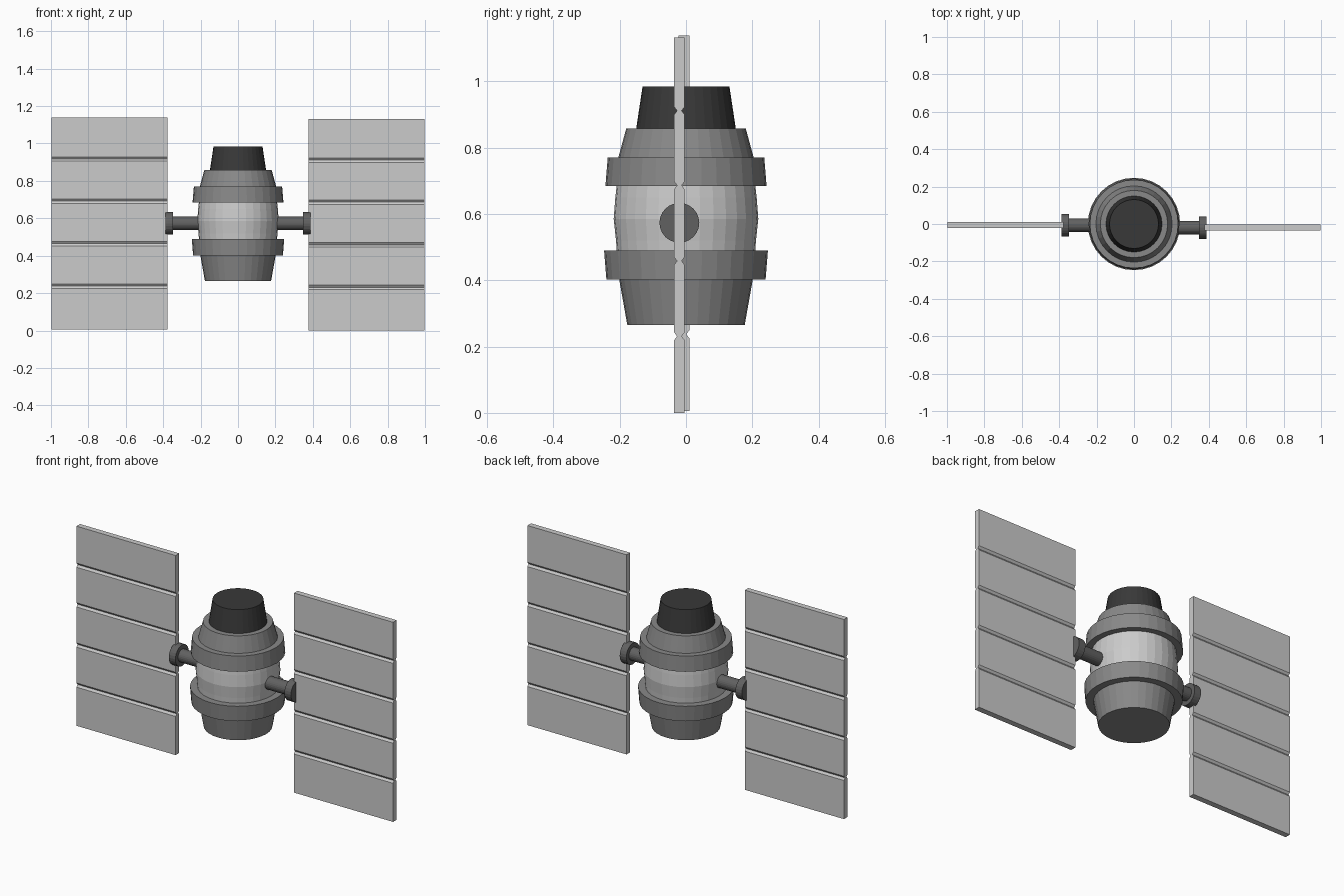
import bpy, bmesh, math
from mathutils import Matrix, Vector

if "Cube" in bpy.data.objects:
    bpy.data.objects.remove(bpy.data.objects["Cube"])


def material(name, v):
    m = bpy.data.materials.new(name)
    m.diffuse_color = (v, v, v, 1)
    m.use_nodes = True
    m.node_tree.nodes["Principled BSDF"].inputs["Base Color"].default_value = m.diffuse_color
    return m


dark = material("dark", 0.04)
strut = material("strut_grey", 0.12)
mid = material("mid_grey", 0.25)


def make(name, bm, mat=None):
    bmesh.ops.remove_doubles(bm, verts=bm.verts, dist=1e-5)
    bmesh.ops.recalc_face_normals(bm, faces=bm.faces)
    me = bpy.data.meshes.new(name)
    bm.to_mesh(me)
    bm.free()
    ob = bpy.data.objects.new(name, me)
    bpy.context.collection.objects.link(ob)
    if mat:
        me.materials.append(mat)
    return ob


def lathe(name, profile, mat=None, sides=32, closed=False, matrix=None):
    """Spin (radius, height) points around z."""
    bm = bmesh.new()
    pts = profile + profile[:1] if closed else profile
    vs = [bm.verts.new((r, 0, z)) for r, z in pts]
    es = [bm.edges.new(p) for p in zip(vs, vs[1:])]
    bmesh.ops.spin(bm, geom=vs + es, axis=(0, 0, 1), cent=(0, 0, 0),
                   steps=sides, angle=math.tau)
    if matrix:
        bm.transform(matrix)
    return make(name, bm, mat)


# Barrel hull: lower taper, bulged middle, upper taper
lathe("lower_hull", [(0, 0.265), (0.177, 0.265), (0.201, 0.40), (0.206, 0.45)], mid)
lathe("middle_hull", [(0.206, 0.45), (0.211, 0.52), (0.218, 0.585),
                      (0.213, 0.65), (0.204, 0.73)])
lathe("upper_hull", [(0.204, 0.73), (0.204, 0.77), (0.18, 0.858), (0, 0.858)], mid)
lathe("top_cap", [(0.15, 0.858), (0.131, 0.984), (0, 0.984)], dark)

# Raised bands
lathe("lower_band", [(0.20, 0.402), (0.24, 0.402), (0.247, 0.49), (0.20, 0.49)],
      mid, closed=True)
lathe("upper_band", [(0.20, 0.684), (0.243, 0.684), (0.236, 0.77), (0.20, 0.77)],
      mid, closed=True)

# Panel side profile with V notches on both faces
T, H, N = 0.016, 1.132, 0.012
front = [(-T, 0)]
for k in (0.231, 0.458, 0.686, 0.911):
    front += [(-T, k - N), (-T + 0.009, k), (-T, k + N)]
front.append((-T, H))
outline = front + [(-y, z) for y, z in reversed(front)]

# Each side: strut with end flange, and a solar panel
for label, s, y, dz in (("right", 1, -0.02, 0.0), ("left", -1, -0.006, 0.006)):
    rot = Vector((0, 0, 1)).rotation_difference(Vector((s, 0, 0))).to_matrix().to_4x4()
    lathe(label + "_strut",
          [(0, 0.19), (0.036, 0.19), (0.036, 0.347), (0.06, 0.347),
           (0.06, 0.388), (0, 0.388)],
          strut, 24, matrix=Matrix.Translation((0, y, 0.573)) @ rot)
    bm = bmesh.new()
    f = bm.faces.new([bm.verts.new((s * 0.376, y + py, pz + dz)) for py, pz in outline])
    ext = bmesh.ops.extrude_face_region(bm, geom=[f], use_keep_orig=True)
    bmesh.ops.translate(bm, vec=(s * 0.622, 0, 0),
                        verts=[v for v in ext["geom"] if isinstance(v, bmesh.types.BMVert)])
    make(label + "_solar_panel", bm)
